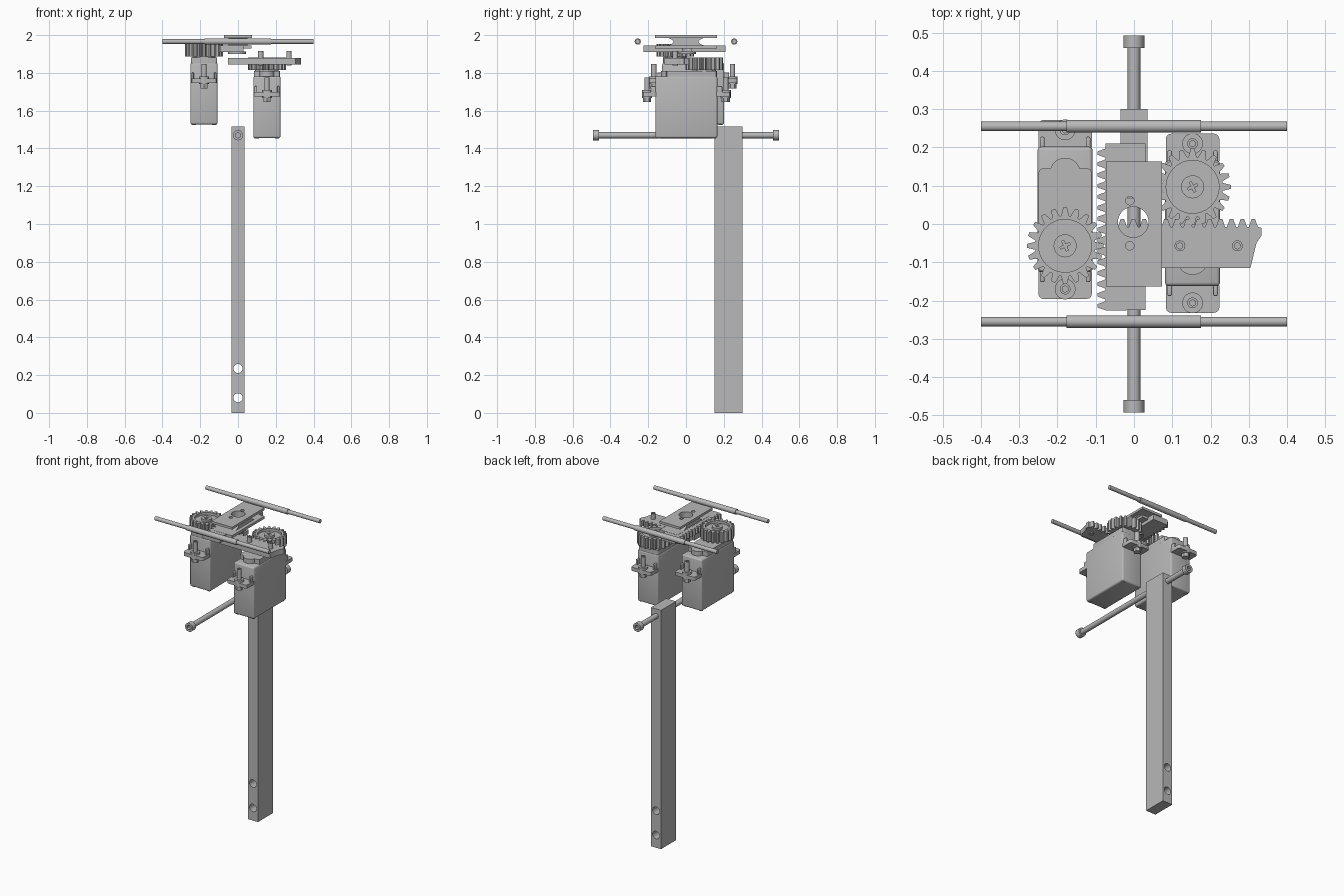
import bpy, bmesh
from math import pi, sin, cos, radians
from mathutils import Matrix, Vector

cube = bpy.data.objects.get("Cube")
if cube:
    bpy.data.objects.remove(cube, do_unlink=True)

GREY = (0.48, 0.48, 0.48, 1)
mat = bpy.data.materials.new("plain_grey")
mat.use_nodes = True
mat.diffuse_color = GREY
mat.node_tree.nodes["Principled BSDF"].inputs["Base Color"].default_value = GREY
parts = []


def finish(name, bm):
    bmesh.ops.recalc_face_normals(bm, faces=bm.faces)
    me = bpy.data.meshes.new(name)
    bm.to_mesh(me)
    bm.free()
    me.materials.append(mat)
    ob = bpy.data.objects.new(name, me)
    bpy.context.collection.objects.link(ob)
    parts.append(ob)
    return ob


def box(name, x, y, z, bevel=0, vertical_only=False):
    """Box from (min, max) ranges, with optional bevelled edges."""
    bm = bmesh.new()
    bmesh.ops.create_cube(bm, size=1)
    for v in bm.verts:
        v.co = Vector([(r[0] + r[1]) / 2 + c * (r[1] - r[0]) for r, c in zip((x, y, z), v.co)])
    if bevel:
        edges = [e for e in bm.edges if not vertical_only
                 or abs(e.verts[0].co.z - e.verts[1].co.z) > 1e-4]
        bmesh.ops.bevel(bm, geom=edges, offset=bevel, segments=3, profile=0.5, affect='EDGES')
    return finish(name, bm)


def cyl(name, centre, r, a, b, axis='Z', sides=32):
    """Cylinder along an axis from a to b; centre gives the other two coordinates."""
    rot = {'Z': Matrix(), 'X': Matrix.Rotation(pi / 2, 4, 'Y'),
           'Y': Matrix.Rotation(pi / 2, 4, 'X')}[axis]
    pos = list(centre)
    pos.insert('XYZ'.index(axis), (a + b) / 2)
    bm = bmesh.new()
    bmesh.ops.create_cone(bm, cap_ends=True, segments=sides, radius1=r, radius2=r,
                          depth=b - a, matrix=Matrix.Translation(pos) @ rot)
    return finish(name, bm)


def prism(name, pts, z0, z1):
    bm = bmesh.new()
    face = bm.faces.new([bm.verts.new((x, y, z0)) for x, y in pts])
    new = bmesh.ops.extrude_face_region(bm, geom=[face])["geom"]
    bmesh.ops.translate(bm, vec=(0, 0, z1 - z0),
                        verts=[g for g in new if isinstance(g, bmesh.types.BMVert)])
    return finish(name, bm)


def cut(ob, *cutters):
    for c in cutters:
        mod = ob.modifiers.new("cut", 'BOOLEAN')
        mod.operation, mod.solver, mod.object = 'DIFFERENCE', 'EXACT', c
        with bpy.context.temp_override(object=ob, active_object=ob):
            bpy.ops.object.modifier_apply(modifier=mod.name)
        parts.remove(c)
        bpy.data.objects.remove(c, do_unlink=True)
    return ob


def socket_screw(name, centre, r, a, b):
    ob = cyl(name, centre, r, a, b, sides=24)
    return cut(ob, cyl("socket", centre, r * 0.6, b - 0.01, b + 0.01, sides=6))


PITCH = 0.0285
TOOTH = ((-0.42, 0), (-0.16, 1), (0.16, 1), (0.42, 0))
DEPTH = 0.021


def rack_line(start, count, root):
    """Tooth outline as (along, height) pairs."""
    return [(start + (k + 0.5 + t) * PITCH, root + h * DEPTH)
            for k in range(count) for t, h in TOOTH]


def gear(name, x, y, z0, z1):
    n, root = 20, 0.079
    pts = []
    for k in range(n):
        for t, h in TOOTH:
            ang, r = 2 * pi * (k + t) / n, root + h * DEPTH
            pts.append((x + r * cos(ang), y + r * sin(ang)))
    ob = prism(name, pts, z0, z1)
    cut(ob, cyl("recess", (x, y), 0.069, z1 - 0.016, z1 + 0.02, sides=48))
    # Cross-head screw in the hub
    head = cyl(name + "_screw", (x, y), 0.03, z1 - 0.02, z1 - 0.002)
    for i in range(2):
        w, l = (0.003, 0.014)[::1 if i else -1]
        slot = box("slot", (-w, w), (-l, l), (z1 - 0.01, z1 + 0.01))
        slot.data.transform(Matrix.Translation((x, y, 0)) @ Matrix.Rotation(radians(25), 4, 'Z'))
        cut(head, slot)


def servo(side, x, cy, s, top):
    """Motor case with its shaft at local +y, turned round when s is -1."""
    def ys(a, b):
        return sorted((cy + s * a, cy + s * b))
    w = 0.072
    box(side + "_motor_case", (x - w, x + w), ys(-0.164, 0.164), (top - 0.355, top - 0.028), 0.01)
    box(side + "_motor_cap", (x - w + 0.003, x + w - 0.003), ys(-0.107, 0.161),
        (top - 0.04, top), 0.01, True)
    cyl(side + "_cap_arch", (x, cy - s * 0.095), 0.04, top - 0.04, top)
    cyl(side + "_shaft_boss", (x, cy + s * 0.095), 0.062, top - 0.01, top + 0.005)
    cyl(side + "_shaft", (x, cy + s * 0.095), 0.025, top, top + 0.03)
    for e, end in ((-1, "inner"), (1, "outer")):
        n = f"{side}_{end}"
        yc = cy + e * 0.208
        box(n + "_mount_tab", (x - 0.07, x + 0.07), sorted((cy + e * 0.15, cy + e * 0.234)),
            (top - 0.135, top - 0.112), 0.014, True)
        cyl(n + "_grommet", (x, yc), 0.027, top - 0.142, top - 0.1)
        socket_screw(n + "_mount_screw", (x, yc), 0.014, top - 0.165, top - 0.035)
        cyl(n + "_mount_nut", (x, yc), 0.022, top - 0.165, top - 0.142, sides=6)
        for f in (-1, 1):
            gx = x + f * 0.06
            box(n + "_gusset", (gx - 0.006, gx + 0.006),
                sorted((cy + e * 0.155, cy + e * 0.19)), (top - 0.125, top - 0.08), 0.004)
            cyl(n + "_case_screw", (x + f * 0.054, cy + e * 0.145), 0.011,
                top - 0.358, top - 0.345, sides=16)
    gear(side + "_gear", x, cy + s * 0.095, top + 0.006, top + 0.072)


# Motors and gears
servo("left", 0.153, 0.002, 1, 1.81)
servo("right", -0.18, 0.038, -1, 1.882)

# Upright post with cross holes
post = box("post", (-0.035, 0.035), (0.15, 0.30), (0, 1.515))
cut(post, *[cyl("hole", (0, z), 0.024, 0.1, 0.35, 'Y') for z in (0.08, 0.235)])

# Long bolt with a socket head at each end
cyl("bolt_shank", (0, 1.47), 0.0165, -0.47, 0.47, 'Y')
for e, end in ((-1, "front"), (1, "back")):
    head = cyl(end + "_bolt_head", (0, 1.47), 0.027, *sorted((e * 0.46, e * 0.492)), 'Y')
    cut(head, cyl("socket", (0, 1.47), 0.015, *sorted((e * 0.475, e * 0.51)), 'Y', 6))
    # Cross rods with thicker sleeves
    cyl(end + "_rod", (e * 0.255, 1.966), 0.0125, -0.4, 0.4, 'X')
    cyl(end + "_sleeve", (e * 0.255, 1.966), 0.0165, -0.177, 0.175, 'X')

# Lower rack, running across
line = rack_line(-0.0445, 13, -0.008)
outline = [(-0.053, -0.115), (-0.053, -0.008)] + line
outline += [(0.333, -0.01), (0.333, -0.03), (0.32, -0.05), (0.304, -0.115)]
prism("lower_rack", outline, 1.845, 1.88)
for x in (0.12, 0.27):
    socket_screw("rack_screw", (x, -0.057), 0.014, 1.84, 1.915)

# Upper rack, running front to back
line = [(-h, y) for y, h in rack_line(-0.228, 15, 0.074)]
upper = prism("upper_rack", [(0.03, -0.225)] + line + [(-0.074, 0.21), (0.03, 0.21)], 1.91, 1.945)

# Carriage: top plate on a neck with hollowed ends
plate = box("carriage_plate", (-0.073, 0.073), (-0.163, 0.163), (1.985, 2.0))
half = [(0.095 - 0.03 * sin(pi * i / 8), 1.945 + 0.04 * i / 8) for i in range(9)]
neck = prism("carriage_neck", half + [(-y, z) for y, z in reversed(half)], -0.05, 0.05)
neck.data.transform(Matrix(((0, 0, 1, 0), (1, 0, 0, 0), (0, 1, 0, 0), (0, 0, 0, 1))))
base = box("carriage_base", (-0.055, 0.072), (-0.163, 0.163), (1.93, 1.946))
bush = cyl("carriage_bush", (-0.005, 0.005), 0.047, 1.9, 1.912)
for ob in (plate, neck, base, upper, bush):
    cut(ob, cyl("bore", (-0.002, 0.005), 0.04, 1.8, 2.1))
for ob in (plate, neck):
    cut(ob, *[cyl("pin_hole", (-0.011, y), 0.011, 1.96, 2.1, sides=16) for y in (-0.057, 0.061)])

# Smooth round surfaces, keep edges crisp
bpy.ops.object.select_all(action='DESELECT')
for ob in parts:
    ob.select_set(True)
bpy.context.view_layer.objects.active = parts[0]
bpy.ops.object.shade_smooth_by_angle(angle=radians(30))
